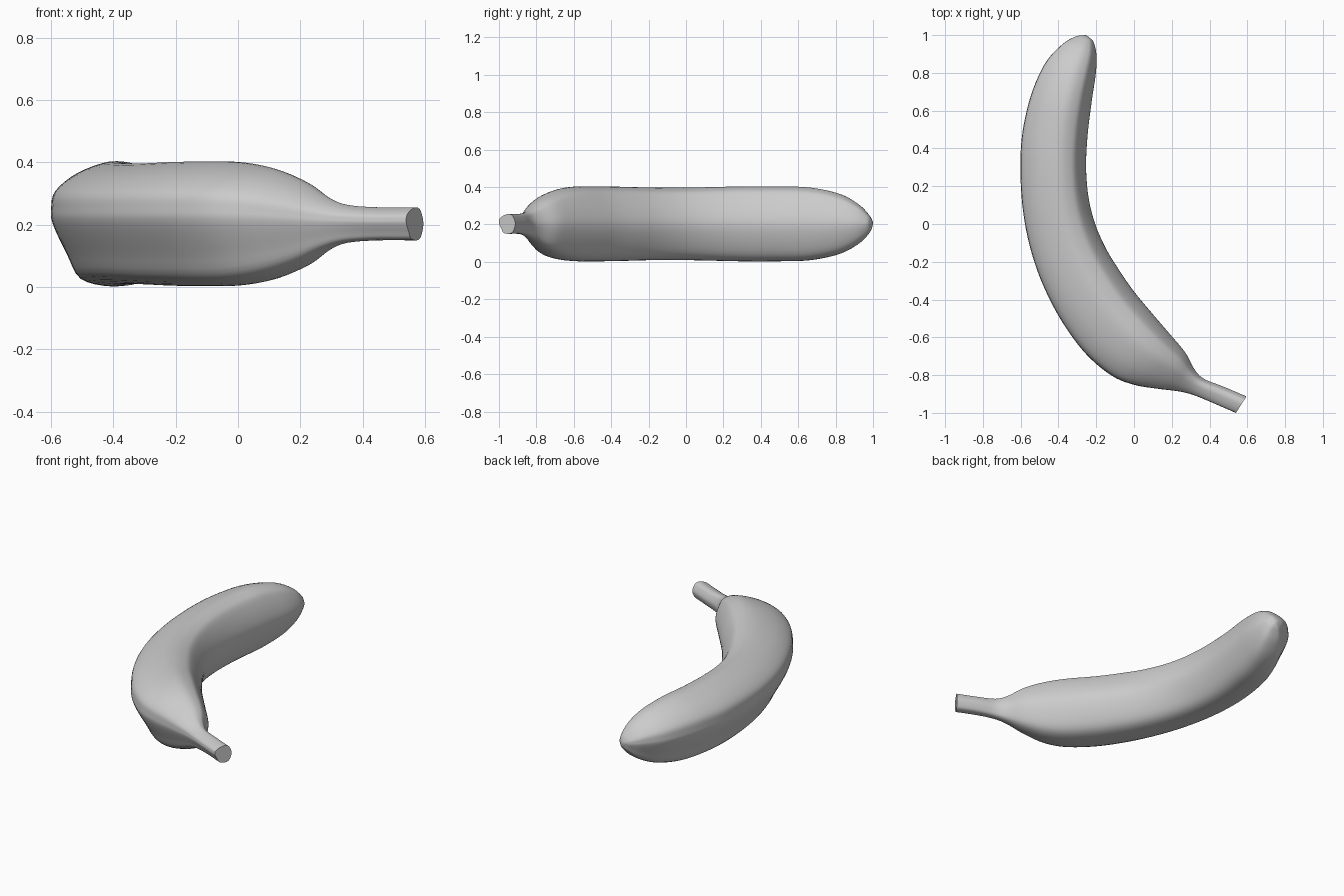
import bpy, bmesh
from mathutils import Vector

if "Cube" in bpy.data.objects:
    bpy.data.objects.remove(bpy.data.objects["Cube"])

# stations from tip to stem: outer x, outer y, inner x, inner y, half height
STATIONS = [
    (-0.275, 0.999, -0.235, 0.985, 0.022), (-0.315, 0.99, -0.215, 0.965, 0.05),
    (-0.38, 0.95, -0.20, 0.90, 0.105), (-0.47, 0.85, -0.203, 0.80, 0.16),
    (-0.545, 0.68, -0.225, 0.65, 0.194), (-0.59, 0.48, -0.247, 0.47, 0.20),
    (-0.60, 0.30, -0.255, 0.30, 0.20), (-0.59, 0.10, -0.242, 0.14, 0.196),
    (-0.555, -0.10, -0.207, 0.0, 0.193), (-0.49, -0.30, -0.15, -0.13, 0.194),
    (-0.39, -0.50, -0.08, -0.245, 0.198), (-0.26, -0.68, 0.0, -0.36, 0.20),
    (-0.12, -0.80, 0.10, -0.48, 0.197), (0.0, -0.85, 0.19, -0.585, 0.177),
    (0.13, -0.872, 0.27, -0.68, 0.135), (0.24, -0.886, 0.32, -0.77, 0.085),
    (0.32, -0.907, 0.37, -0.82, 0.061), (0.42, -0.948, 0.47, -0.86, 0.053),
    (0.54, -1.0, 0.595, -0.913, 0.053)]

# ridged cross-section: u = -1 outer to +1 inner, v = -1 bottom to +1 top
SECTION = [(-0.92, 0.53), (-0.5, 0.82), (0.1, 1.0), (0.5, 0.93), (0.72, 0.76),
           (0.95, 0.3), (1.0, -0.1), (0.82, -0.6), (0.55, -0.92), (0.1, -1.0),
           (-0.45, -0.88), (-0.7, -0.5), (-0.97, 0.0), (-1.0, 0.25)]
MID_Z = 0.203


def smooth(points, steps, closed):
    """Catmull-Rom interpolation of points of any dimension."""
    pts = [Vector(p) for p in points]
    n = len(pts)
    get = (lambda i: pts[i % n]) if closed else (lambda i: pts[max(0, min(n - 1, i))])
    out = []
    for i in range(n if closed else n - 1):
        a, b, c, d = (get(i + k) for k in (-1, 0, 1, 2))
        for s in range(steps):
            t = s / steps
            out.append(0.5 * (2 * b + (c - a) * t + (2 * a - 5 * b + 4 * c - d) * t ** 2
                              + (3 * b - a - 3 * c + d) * t ** 3))
    if not closed:
        out.append(pts[-1])
    return out


# banana skin: sweep the section through the stations
profile = smooth(SECTION, 4, True)
bm = bmesh.new()
rings = []
for ox, oy, ix, iy, h in smooth(STATIONS, 5, False):
    outer, inner = Vector((ox, oy, MID_Z)), Vector((ix, iy, MID_Z))
    rings.append([bm.verts.new(outer.lerp(inner, (u + 1) / 2) + Vector((0, 0, v * h)))
                  for u, v in profile])
count = len(profile)
for r0, r1 in zip(rings, rings[1:]):
    for i in range(count):
        j = (i + 1) % count
        bm.faces.new((r0[i], r0[j], r1[j], r1[i]))

# rounded tip and flat cut stem end
pole = bm.verts.new((-0.252, 1.0, MID_Z))
for i in range(count):
    bm.faces.new((pole, rings[0][(i + 1) % count], rings[0][i]))
bm.faces.new(rings[-1])
bmesh.ops.recalc_face_normals(bm, faces=bm.faces[:])

mesh = bpy.data.meshes.new("banana")
bm.to_mesh(mesh)
bm.free()
banana = bpy.data.objects.new("banana", mesh)
bpy.context.collection.objects.link(banana)
bpy.context.view_layer.objects.active = banana
banana.select_set(True)
bpy.ops.object.shade_smooth_by_angle(angle=0.87)
